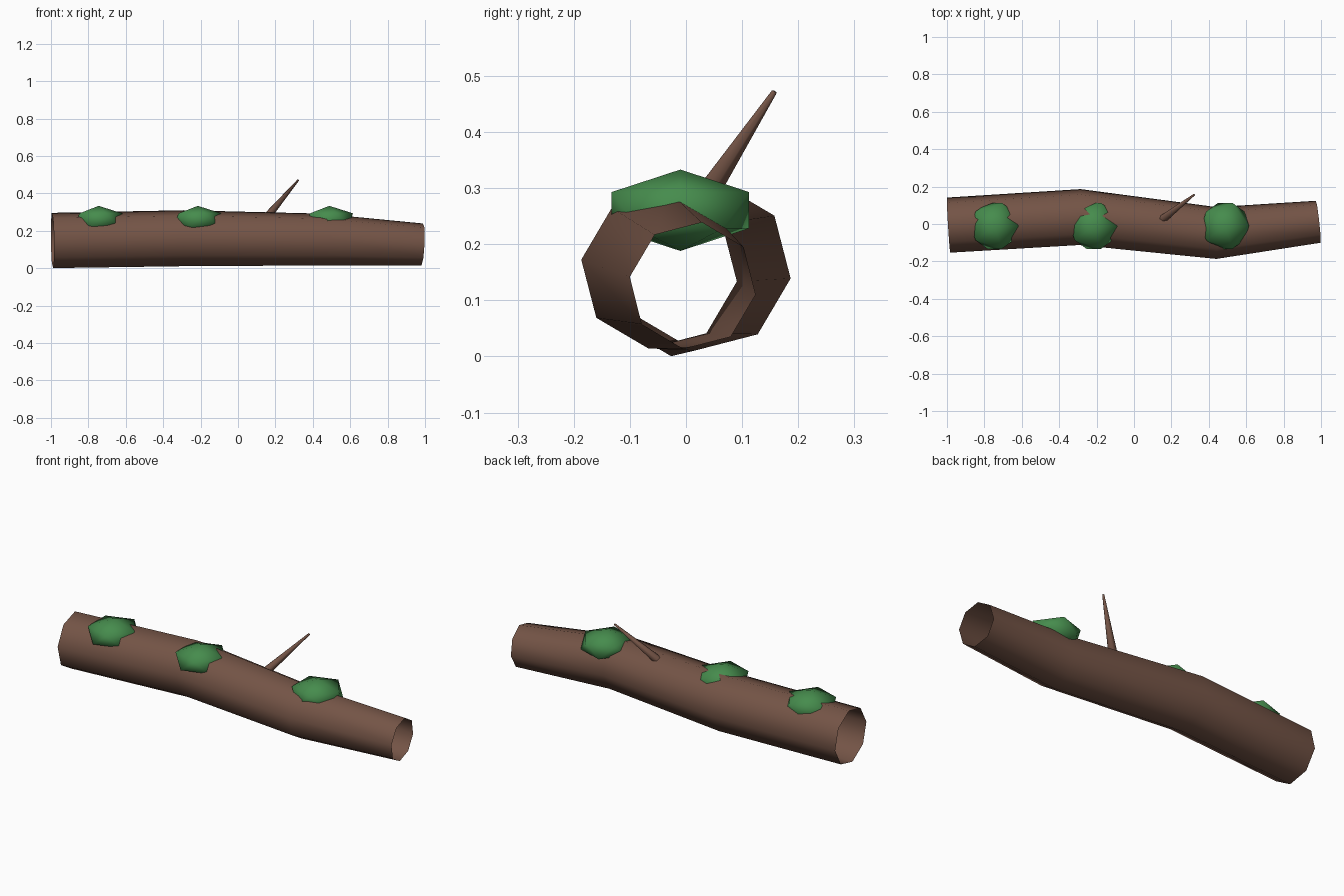
import bpy, bmesh, math
from mathutils import Vector, Matrix

if "Cube" in bpy.data.objects:
    bpy.data.objects.remove(bpy.data.objects["Cube"])


def material(name, rgb):
    m = bpy.data.materials.new(name)
    lin = [((c / 255 + 0.055) / 1.055) ** 2.4 for c in rgb]
    m.diffuse_color = (*lin, 1)
    m.use_nodes = True
    m.node_tree.nodes["Principled BSDF"].inputs["Base Color"].default_value = m.diffuse_color
    return m


BARK = material("brown bark", (116, 84, 70))
MOSS = material("green moss", (70, 140, 77))


def finish(name, bm, mat):
    mesh = bpy.data.meshes.new(name)
    for f in bm.faces:
        f.smooth = True
    bm.to_mesh(mesh)
    bm.free()
    mesh.materials.append(mat)
    ob = bpy.data.objects.new(name, mesh)
    bpy.context.collection.objects.link(ob)
    return ob


def tube(name, path, sides, turn, mat, cap_end=False):
    """Sweep a polygon along (point, radius) stations, rings square to the path."""
    bm = bmesh.new()
    pts = [Vector(p) for p, r in path]
    rings = []
    for i, (p, r) in enumerate(path):
        steps = [(pts[j + 1] - pts[j]).normalized()
                 for j in (i - 1, i) if 0 <= j < len(pts) - 1]
        t = sum(steps, Vector()).normalized()
        side = Vector((0, 0, 1)).cross(t).normalized()
        up = t.cross(side)
        ring = []
        for k in range(sides):
            a = turn + math.tau * k / sides
            ring.append(bm.verts.new(pts[i] + r * (math.cos(a) * side + math.sin(a) * up)))
        rings.append(ring)
    for lo, hi in zip(rings, rings[1:]):
        for k in range(sides):
            n = (k + 1) % sides
            bm.faces.new((lo[k], lo[n], hi[n], hi[k]))
    if cap_end:
        bm.faces.new(rings[-1])
    bmesh.ops.recalc_face_normals(bm, faces=bm.faces)
    return finish(name, bm, mat)


# Hollow, gently bent log, open at both ends
tube("log", [((-0.992, -0.006, 0.148), 0.149),
             ((-0.29, 0.037, 0.160), 0.151),
             ((0.44, -0.048, 0.153), 0.140),
             ((0.985, 0.012, 0.126), 0.114)], 8, math.radians(-8), BARK)

# Broken twig
tube("twig", [((0.135, 0.012, 0.25), 0.024),
              ((0.322, 0.157, 0.471), 0.005)], 6, 0, BARK, cap_end=True)

# Flattened moss clumps along the top
for i, x in enumerate((-0.745, -0.215, 0.488)):
    bm = bmesh.new()
    bmesh.ops.create_icosphere(bm, subdivisions=1, radius=1)
    bmesh.ops.transform(bm, verts=bm.verts, matrix=Matrix.Translation((x, -0.01, 0.2605))
                        @ Matrix.Diagonal((0.142, 0.144, 0.0725, 1)))
    finish(f"moss_clump_{i + 1}", bm, MOSS)
